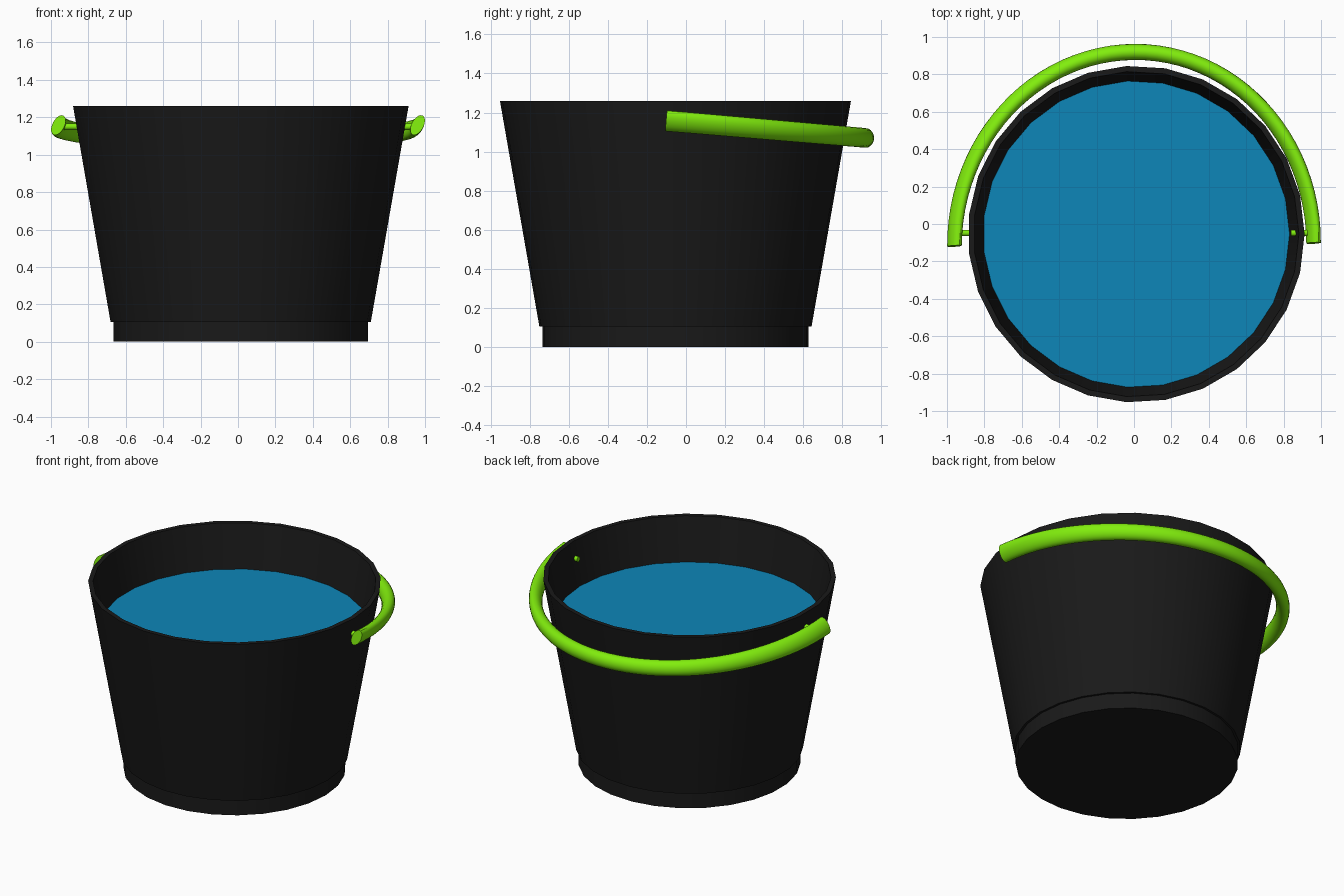
import bpy, bmesh
from math import sin, cos, pi, radians
from mathutils import Vector

if "Cube" in bpy.data.objects:
    bpy.data.objects.remove(bpy.data.objects["Cube"])

SIDES = 27
CENTRE = Vector((0.012, -0.054, 0))


def material(name, rgb):
    m = bpy.data.materials.new(name)
    m.diffuse_color = (*rgb, 1)
    m.use_nodes = True
    m.node_tree.nodes["Principled BSDF"].inputs["Base Color"].default_value = m.diffuse_color
    return m


black = material("black_plastic", (0.01, 0.01, 0.01))
green = material("green_plastic", (0.22, 0.85, 0.004))
blue = material("blue_water", (0.004, 0.24, 0.48))


def finish(bm, name, mat):
    bmesh.ops.recalc_face_normals(bm, faces=bm.faces)
    mesh = bpy.data.meshes.new(name)
    bm.to_mesh(mesh)
    bm.free()
    mesh.materials.append(mat)
    ob = bpy.data.objects.new(name, mesh)
    bpy.context.collection.objects.link(ob)
    bpy.ops.object.select_all(action='DESELECT')
    ob.select_set(True)
    bpy.context.view_layer.objects.active = ob
    bpy.ops.object.shade_smooth_by_angle(angle=radians(30))
    return ob


def skin(rings, name, mat):
    """Join rings of points into a capped tube."""
    bm = bmesh.new()
    loops = [[bm.verts.new(p) for p in ring] for ring in rings]
    n = len(loops[0])
    for a, b in zip(loops, loops[1:]):
        for i in range(n):
            j = (i + 1) % n
            bm.faces.new((a[i], a[j], b[j], b[i]))
    bm.faces.new(loops[0])
    bm.faces.new(loops[-1])
    return finish(bm, name, mat)


def circle(r, z):
    return [CENTRE + Vector((r * cos(2 * pi * k / SIDES), r * sin(2 * pi * k / SIDES), z))
            for k in range(SIDES)]


# Bucket: foot, step, flared wall, thin rim, inner wall and floor
profile = [(0.683, 0), (0.683, 0.105), (0.698, 0.105), (0.9, 1.26),
           (0.87, 1.26), (0.67, 0.11)]
skin([circle(r, z) for r, z in profile], "bucket", black)

# Water surface
bm = bmesh.new()
bm.faces.new([bm.verts.new(p) for p in circle(0.82, 0.97)])
finish(bm, "water", blue)

# Carrying handle: half ellipse sloping down to the back, oval section slowly twisting
rings = []
STEPS, SEG = 48, 20
for s in range(STEPS + 1):
    t = pi * s / STEPS                     # right end to left end
    c = Vector((0.96 * cos(t), -0.11 + 1.03 * sin(t) + 0.008 * cos(t),
                1.158 - 0.088 * sin(t)))
    out = Vector((1.03 * cos(t), 0.96 * sin(t), 0)).normalized()
    tangent = Vector((-0.96 * sin(t), 1.03 * cos(t), -0.088 * cos(t))).normalized()
    up = out.cross(tangent).normalized()
    out = tangent.cross(up)
    tall = 0.058 - 0.008 * sin(t)
    wide = 0.032 + 0.011 * sin(t)
    lean = radians(28) * cos(t)
    ring = []
    for k in range(SEG):
        a = 2 * pi * k / SEG
        u, v = wide * cos(a), tall * sin(a)
        ring.append(c + out * (u * cos(lean) + v * sin(lean))
                    + up * (v * cos(lean) - u * sin(lean)))
    rings.append(ring)
skin(rings, "handle", green)

# Pivot pegs through the wall on each side
for side, name in ((1, "right_peg"), (-1, "left_peg")):
    skin([[Vector((side * x, -0.048 + 0.017 * cos(2 * pi * k / 16),
                   1.15 + 0.017 * sin(2 * pi * k / 16))) for k in range(16)]
          for x in (0.84, 0.95)], name, green)
